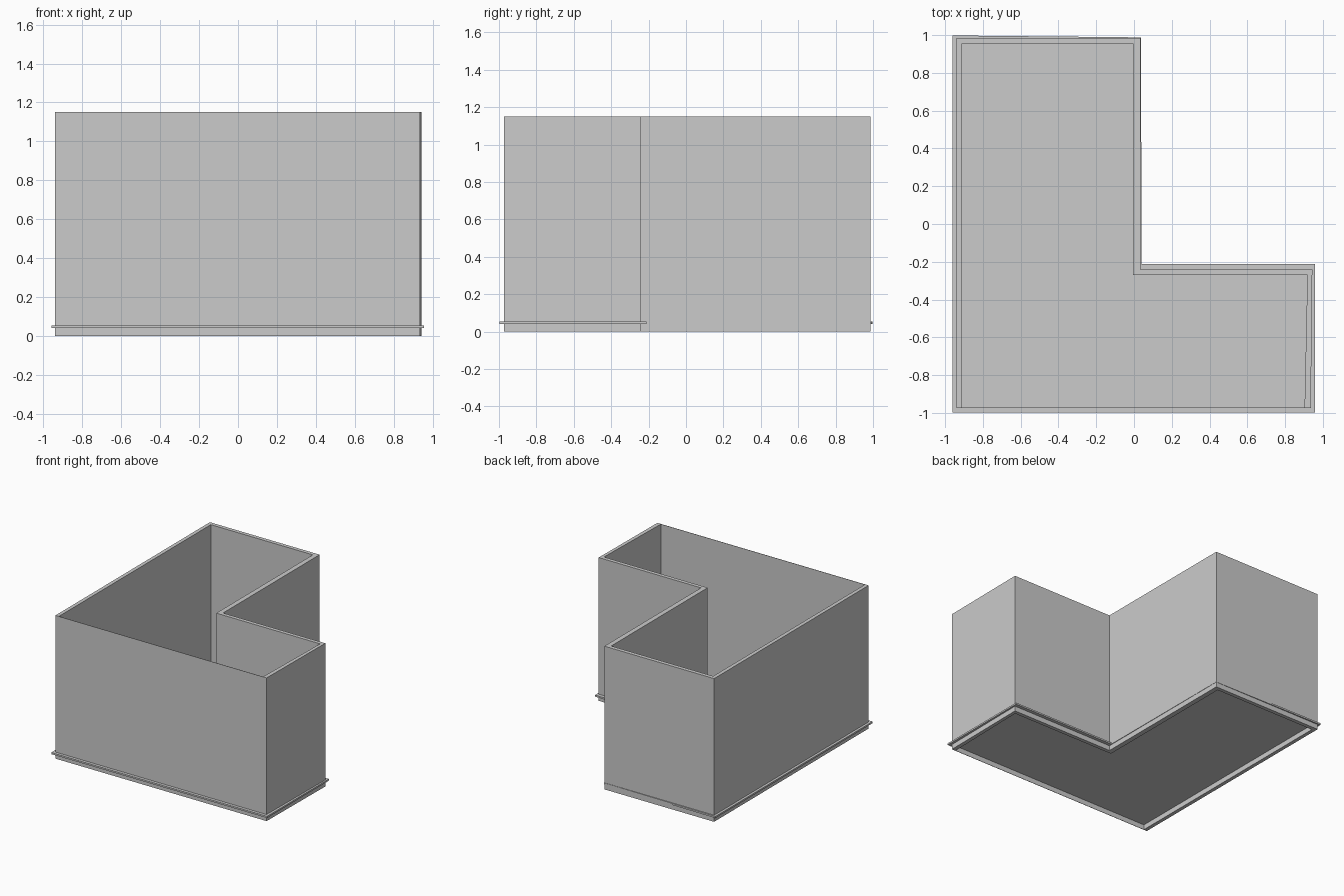
import bpy, bmesh

if "Cube" in bpy.data.objects:
    bpy.data.objects.remove(bpy.data.objects["Cube"])


def new_object(name, bm):
    bmesh.ops.recalc_face_normals(bm, faces=bm.faces)
    mesh = bpy.data.meshes.new(name)
    bm.to_mesh(mesh)
    bm.free()
    obj = bpy.data.objects.new(name, mesh)
    bpy.context.collection.objects.link(obj)
    return obj


def loop(bm, points, z):
    return [bm.verts.new((x, y, z)) for x, y in points]


def bridge(bm, a, b):
    for i in range(len(a)):
        j = (i + 1) % len(a)
        bm.faces.new((a[i], a[j], b[j], b[i]))


def slab(name, points, z0, z1):
    bm = bmesh.new()
    low, high = loop(bm, points, z0), loop(bm, points, z1)
    bridge(bm, low, high)
    bm.faces.new(low)
    bm.faces.new(high)
    return new_object(name, bm)


def ring(name, outer, inner, z0, z1):
    bm = bmesh.new()
    loops = [loop(bm, outer, z0), loop(bm, outer, z1),
             loop(bm, inner, z1), loop(bm, inner, z0)]
    for i in range(4):
        bridge(bm, loops[i], loops[(i + 1) % 4])
    return new_object(name, bm)


# L-shaped plans, counter-clockwise from front left
floor_plan = [(-0.96, -0.998), (0.957, -0.998), (0.957, -0.212),
              (0.04, -0.212), (0.037, 0.988), (-0.96, 0.998)]
wall_outer = [(-0.94, -0.974), (0.936, -0.974), (0.944, -0.24),
              (0.035, -0.24), (0.035, 0.986), (-0.94, 0.986)]
wall_inner = [(-0.91, -0.971), (0.903, -0.971), (0.918, -0.27),
              (-0.004, -0.27), (-0.004, 0.955), (-0.91, 0.955)]

# Thin floor plate that sticks out as a ledge around the walls
slab("floor_slab", floor_plan, 0.04, 0.053)

# Walls, running past the floor plate down to the ground
ring("walls", wall_outer, wall_inner, 0.0, 1.15)
